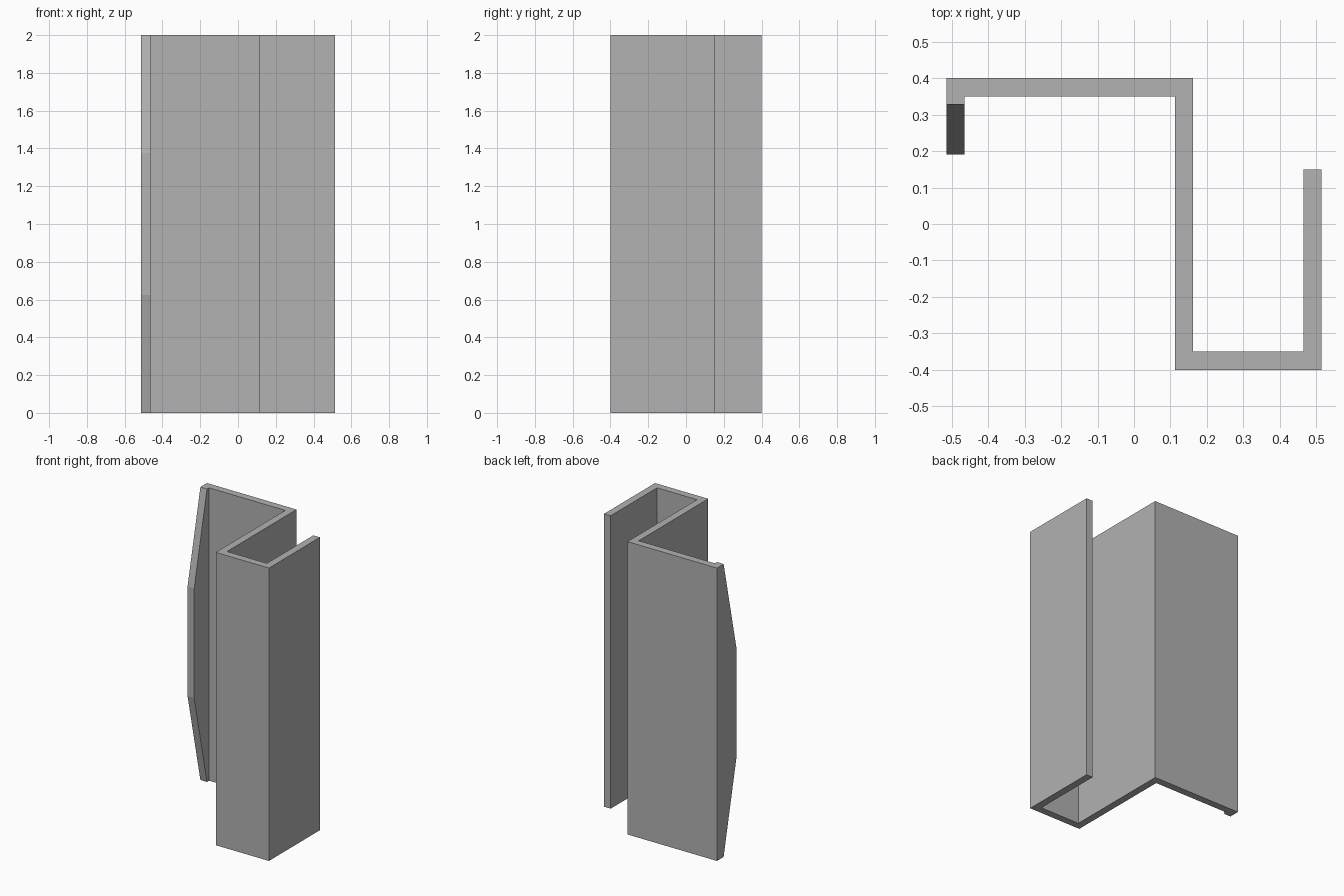
import bpy
import bmesh
from mathutils import Vector

HEIGHT = 2.0
WALL = 0.05
LIP_ROOT, LIP_TIP = 0.328, 0.19
TAPER = 0.625


def make_material(name, grey):
    colour = (grey, grey, grey, 1)
    material = bpy.data.materials.new(name)
    material.use_nodes = True
    material.diffuse_color = colour
    material.node_tree.nodes["Principled BSDF"].inputs["Base Color"].default_value = colour
    return material


def offset_path(path, distance):
    """Shift a right-angled path sideways, keeping mitred corners."""
    normals = []
    for start, end in zip(path, path[1:]):
        direction = (end - start).normalized()
        normals.append(Vector((-direction.y, direction.x)))
    shifted = [path[0] + normals[0] * distance]
    for point, before, after in zip(path[1:-1], normals, normals[1:]):
        shifted.append(point + (before + after) * distance)
    shifted.append(path[-1] + normals[-1] * distance)
    return shifted


cube = bpy.data.objects.get("Cube")
if cube:
    bpy.data.objects.remove(cube, do_unlink=True)

# Centre line of the folded section, from the short lip to the far leg
left, web, right = -0.489, 0.137, 0.489
back, front = 0.375, -0.375
centre_line = [Vector(p) for p in (
    (left, LIP_ROOT), (left, back), (web, back),
    (web, front), (right, front), (right, 0.15))]
outline = offset_path(centre_line, WALL / 2) + offset_path(centre_line, -WALL / 2)[::-1]

# Folded channel extruded to full height
bm = bmesh.new()
base = bm.faces.new([bm.verts.new((p.x, p.y, 0)) for p in outline])
extruded = bmesh.ops.extrude_face_region(bm, geom=[base], use_keep_orig=True)
top_verts = [v for v in extruded["geom"] if isinstance(v, bmesh.types.BMVert)]
bmesh.ops.translate(bm, verts=top_verts, vec=(0, 0, HEIGHT))

# Short lip: cut its end face at two heights and pull the middle forward
for cut_height in (TAPER, HEIGHT - TAPER):
    ends = [f for f in bm.faces if all(abs(v.co.y - LIP_ROOT) < 1e-4 for v in f.verts)]
    edges = {e for f in ends for e in f.edges}
    verts = {v for f in ends for v in f.verts}
    bmesh.ops.bisect_plane(bm, geom=[*ends, *edges, *verts],
                           plane_co=(0, 0, cut_height), plane_no=(0, 0, 1))
for vert in bm.verts:
    if 0.1 < vert.co.z < HEIGHT - 0.1:
        vert.co.y = LIP_TIP
bmesh.ops.recalc_face_normals(bm, faces=bm.faces)

mesh = bpy.data.meshes.new("folded_channel")
bm.to_mesh(mesh)
bm.free()
mesh.materials.append(make_material("mid grey", 0.445))
channel = bpy.data.objects.new("folded_channel", mesh)
bpy.context.collection.objects.link(channel)
